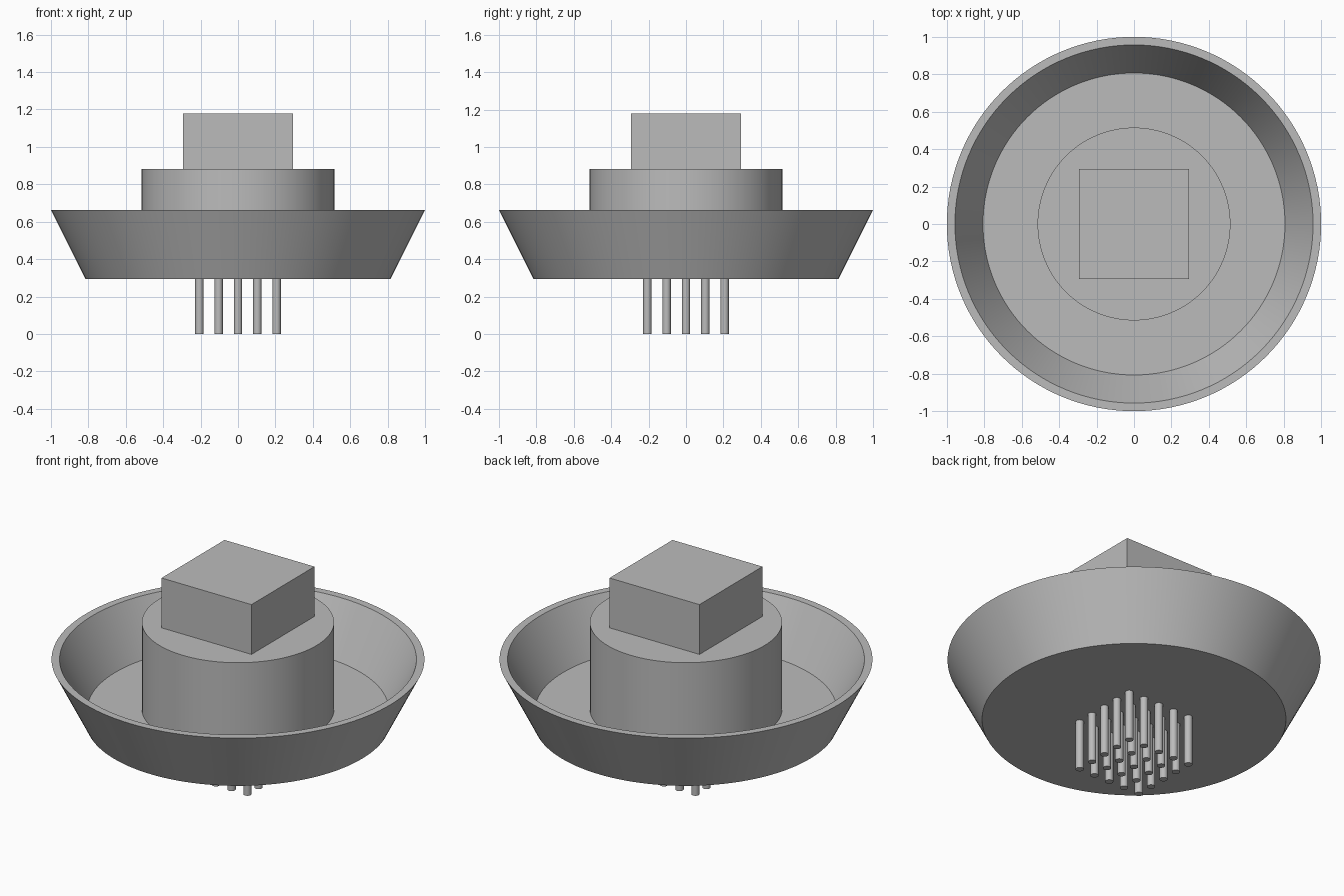
import bpy, bmesh, math

if "Cube" in bpy.data.objects:
    bpy.data.objects.remove(bpy.data.objects["Cube"])

U = 0.0368                      # base module
BASE, RIM, FLOOR = 8 * U, 0.663, 10 * U
DRUM_TOP, TOP = 24 * U, 1.178

grey = bpy.data.materials.new("plain grey")
grey.diffuse_color = (0.5, 0.5, 0.5, 1)
grey.use_nodes = True
grey.node_tree.nodes["Principled BSDF"].inputs["Base Color"].default_value = grey.diffuse_color


def finish(name, bm, smooth=True):
    bmesh.ops.recalc_face_normals(bm, faces=bm.faces)
    me = bpy.data.meshes.new(name)
    bm.to_mesh(me)
    bm.free()
    me.materials.append(grey)
    ob = bpy.data.objects.new(name, me)
    bpy.context.collection.objects.link(ob)
    if smooth:
        bpy.ops.object.select_all(action='DESELECT')
        ob.select_set(True)
        bpy.context.view_layer.objects.active = ob
        bpy.ops.object.shade_smooth_by_angle(angle=math.radians(30))
    return ob


def lathe(name, profile, segments, loc=(0, 0)):
    """Revolve (radius, z) points about z and cap both ends."""
    bm = bmesh.new()
    angles = [2 * math.pi * i / segments for i in range(segments)]
    rings = [[bm.verts.new((loc[0] + r * math.cos(a), loc[1] + r * math.sin(a), z))
              for a in angles] for r, z in profile]
    for a, b in zip(rings, rings[1:]):
        for i in range(segments):
            j = (i + 1) % segments
            bm.faces.new((a[i], a[j], b[j], b[i]))
    bm.faces.new(rings[0])
    bm.faces.new(rings[-1])
    return finish(name, bm)


# Flared dish with a thin wall and flat floor
lathe("dish", [(0.815, BASE), (1.0, RIM), (0.957, RIM), (0.807, FLOOR)], 128)

# Round drum standing on the dish floor
lathe("drum", [(14 * U, FLOOR), (14 * U, DRUM_TOP)], 128)

# Square block on the drum
bm = bmesh.new()
bmesh.ops.create_cube(bm, size=1)
for v in bm.verts:
    v.co.x *= 16 * U
    v.co.y *= 16 * U
    v.co.z = TOP if v.co.z > 0 else DRUM_TOP
finish("block", bm, smooth=False)

# Five by five grid of pins under the dish
for ix in range(-2, 3):
    for iy in range(-2, 3):
        lathe("pin", [(0.022, 0), (0.022, BASE)], 32, (ix * 0.1033, iy * 0.1033))
